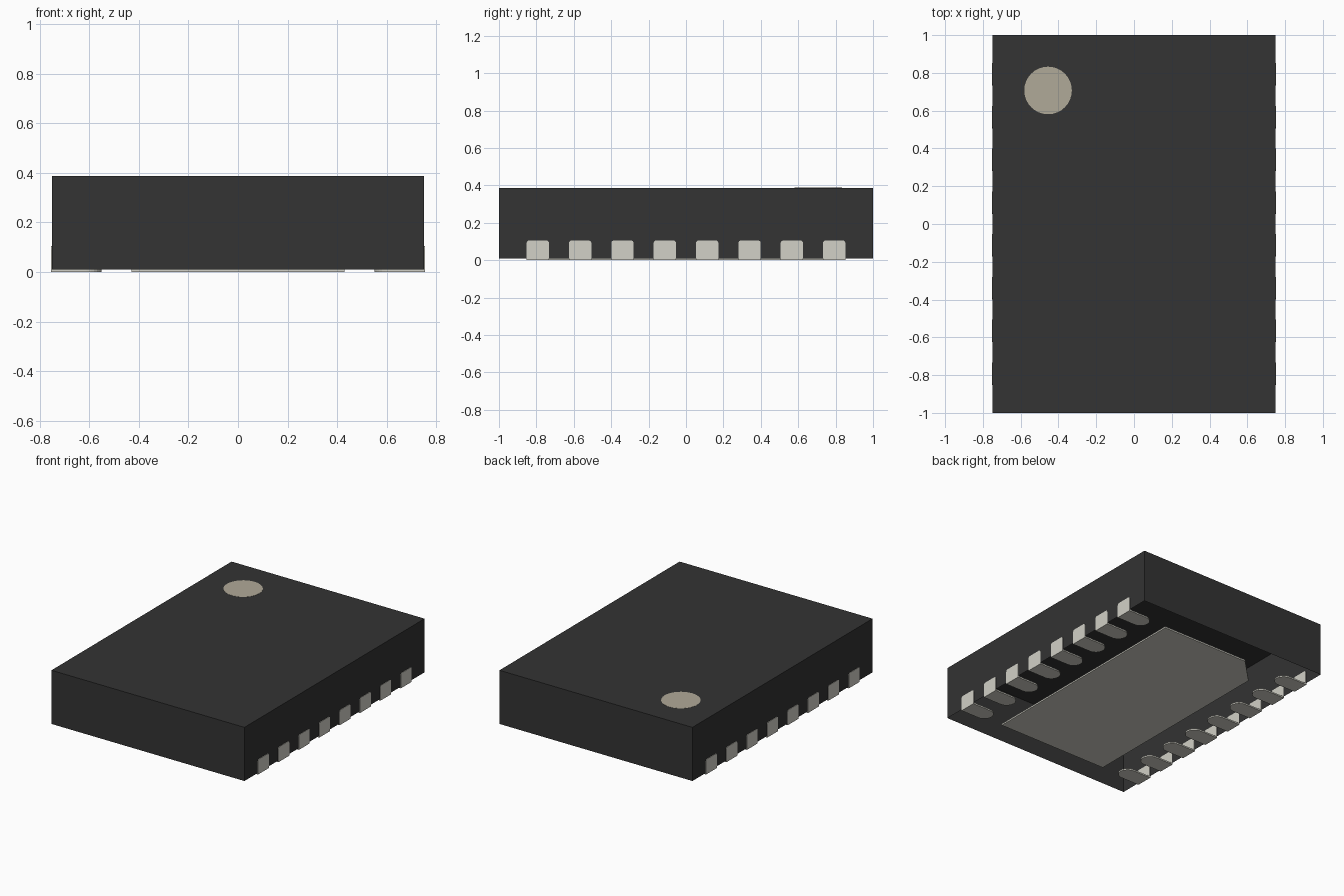
import bpy, bmesh, math
from mathutils import Vector

if "Cube" in bpy.data.objects:
    bpy.data.objects.remove(bpy.data.objects["Cube"], do_unlink=True)


def material(name, rgb):
    m = bpy.data.materials.new(name)
    m.use_nodes = True
    m.diffuse_color = (*rgb, 1)
    m.node_tree.nodes["Principled BSDF"].inputs["Base Color"].default_value = (*rgb, 1)
    return m


BLACK = material("black plastic", (0.033, 0.033, 0.033))
METAL = material("grey metal", (0.645, 0.638, 0.572))
TAN = material("light brown mark", (0.435, 0.398, 0.316))


def finish(name, bm, mat):
    mesh = bpy.data.meshes.new(name)
    bm.to_mesh(mesh)
    bm.free()
    mesh.materials.append(mat)
    obj = bpy.data.objects.new(name, mesh)
    bpy.context.collection.objects.link(obj)
    return obj


def add_prism(bm, outline, depth):
    """Extrude a closed 3D outline along the depth vector."""
    face = bm.faces.new([bm.verts.new(p) for p in outline])
    ext = bmesh.ops.extrude_face_region(bm, geom=[face], use_keep_orig=True)
    verts = [g for g in ext["geom"] if isinstance(g, bmesh.types.BMVert)]
    bmesh.ops.translate(bm, verts=verts, vec=Vector(depth))
    bmesh.ops.recalc_face_normals(bm, faces=bm.faces[:])


def arc(cx, cy, r, start, end, steps):
    angles = [math.radians(start + (end - start) * i / steps) for i in range(steps + 1)]
    return [(cx + r * math.cos(a), cy + r * math.sin(a)) for a in angles]


BASE, TOP = 0.01, 0.387

# Body shell, open underneath
bm = bmesh.new()
bmesh.ops.create_cube(bm, size=1)
bmesh.ops.scale(bm, verts=bm.verts, vec=(1.5, 2, TOP - BASE))
bmesh.ops.translate(bm, verts=bm.verts, vec=(0, 0, (TOP + BASE) / 2))
bmesh.ops.delete(bm, geom=[f for f in bm.faces if f.normal.z < -0.5], context="FACES_ONLY")
finish("body_shell", bm, BLACK)

# Round corner mark on the top
bm = bmesh.new()
add_prism(bm, [(x, y, TOP) for x, y in arc(-0.455, 0.707, 0.126, 0, 348.75, 31)], (0, 0, 0.001))
finish("corner_mark", bm, TAN)

# Central pad with one cut corner
w, l, cut = 0.43, 0.83, 0.18
bm = bmesh.new()
add_prism(bm, [(w, l, 0), (cut - w, l, 0), (-w, l - cut, 0), (-w, -l, 0), (w, -l, 0)], (0, 0, BASE + 0.001))
finish("centre_pad", bm, METAL)

# Two rows of contacts: a side plate and a round-ended foot each
half, edge, height, r = 0.06, 0.753, 0.105, 0.014
for side, label in ((1, "left"), (-1, "right")):
    for i in range(8):
        y = (i - 3.5) * 0.2264
        bm = bmesh.new()
        plate = [(y - half, 0), (y + half, 0)]
        plate += arc(y + half - r, height - r, r, 0, 90, 4)
        plate += arc(y - half + r, height - r, r, 90, 180, 4)
        add_prism(bm, [(side * edge, py, pz) for py, pz in plate], (-side * 0.006, 0, 0))
        foot = [(edge, half), *arc(0.55 + half, 0, half, 90, 270, 12), (edge, -half)]
        add_prism(bm, [(side * fx, y + fy, 0) for fx, fy in foot], (0, 0, BASE))
        finish(f"{label}_contact_{i + 1}", bm, METAL)
